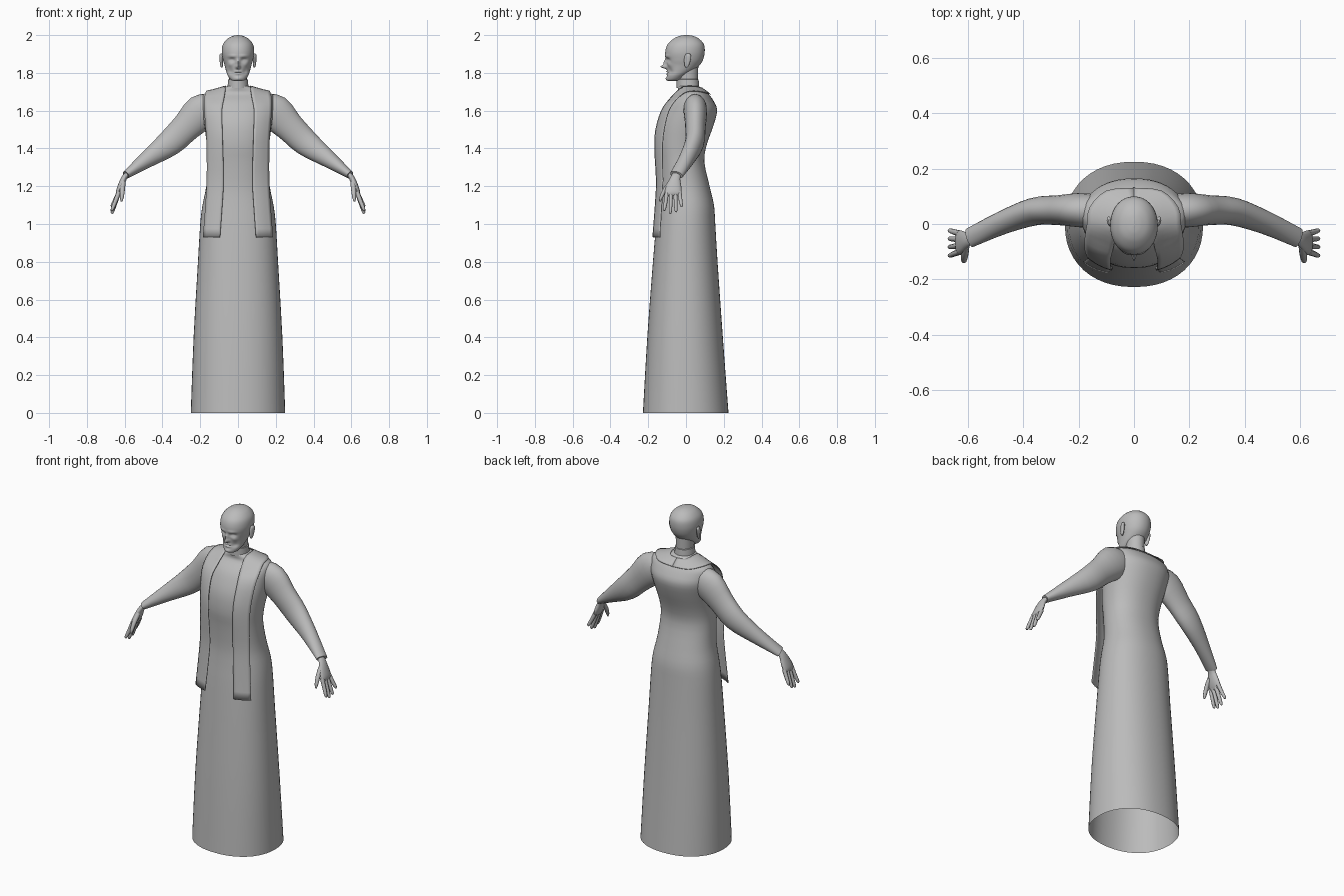
import bpy, bmesh, math
from mathutils import Vector

if "Cube" in bpy.data.objects:
    bpy.data.objects.remove(bpy.data.objects["Cube"], do_unlink=True)

grey = bpy.data.materials.new("plain grey")
grey.use_nodes = True
grey.diffuse_color = (0.5, 0.5, 0.5, 1)
grey.node_tree.nodes["Principled BSDF"].inputs["Base Color"].default_value = (0.5, 0.5, 0.5, 1)


def smooth_rows(rows, steps):
    """Catmull-Rom interpolation of number tuples."""
    out = []
    for i in range(len(rows) - 1):
        a, b = rows[max(i - 1, 0)], rows[i]
        c, d = rows[i + 1], rows[min(i + 2, len(rows) - 1)]
        for k in range(steps):
            t = k / steps
            out.append(tuple(0.5 * (2 * q + (r - p) * t + (2 * p - 5 * q + 4 * r - s) * t ** 2
                                    + (3 * q - p - 3 * r + s) * t ** 3)
                             for p, q, r, s in zip(a, b, c, d)))
    return out + [tuple(rows[-1])]


def skin(name, rings, closed=True, caps=(False, False), angle=40):
    """Joins rows of points into one surface."""
    bm = bmesh.new()
    loops = [[bm.verts.new(p) for p in ring] for ring in rings]
    n = len(loops[0])
    for a, b in zip(loops, loops[1:]):
        for i in range(n if closed else n - 1):
            j = (i + 1) % n
            bm.faces.new((a[i], a[j], b[j], b[i]))
    if caps[0]:
        bm.faces.new(loops[0][::-1])
    if caps[1]:
        bm.faces.new(loops[-1])
    bmesh.ops.recalc_face_normals(bm, faces=bm.faces)
    mesh = bpy.data.meshes.new(name)
    bm.to_mesh(mesh)
    bm.free()
    ob = bpy.data.objects.new(name, mesh)
    bpy.context.collection.objects.link(ob)
    mesh.materials.append(grey)
    bpy.context.view_layer.objects.active = ob
    bpy.ops.object.select_all(action='DESELECT')
    ob.select_set(True)
    bpy.ops.object.shade_smooth_by_angle(angle=math.radians(angle))
    return ob


def oval_ring(row, segments, power=2.0):
    """Level ring from height, half width, front y and back y."""
    z, hx, front, back = row
    mid, hy = (front + back) / 2, (back - front) / 2
    ring = []
    for i in range(segments):
        a = math.tau * i / segments
        c, s = math.cos(a), math.sin(a)
        ring.append(Vector((hx * math.copysign(abs(c) ** (2 / power), c),
                            mid + hy * math.copysign(abs(s) ** (2 / power), s), z)))
    return ring


def tube(name, rows, side=1, segments=16, steps=3):
    """Limb from rows of x, y, z, thickness, breadth."""
    rows = smooth_rows(rows, steps)
    pts = [Vector((r[0] * side, r[1], r[2])) for r in rows]
    rings = []
    for i, r in enumerate(rows):
        t = (pts[min(i + 1, len(pts) - 1)] - pts[max(i - 1, 0)]).normalized()
        u = t.cross(Vector((0, 1, 0))).normalized()
        v = u.cross(t)
        rings.append([pts[i] + u * r[3] * math.cos(a) + v * r[4] * math.sin(a)
                      for a in (math.tau * k / segments for k in range(segments))])
    return skin(name, rings, caps=(True, True), angle=50)


# Long hollow robe, open at the hem
robe_rows = [(0, .25, -.228, .225), (.4, .235, -.205, .195), (.8, .212, -.175, .167),
             (1.0, .2, -.158, .155), (1.1, .188, -.148, .148), (1.2, .168, -.142, .125),
             (1.33, .16, -.15, .097), (1.42, .165, -.16, .11), (1.52, .178, -.152, .145),
             (1.6, .188, -.122, .165), (1.65, .19, -.09, .147), (1.69, .178, -.045, .118),
             (1.715, .105, -.042, .085), (1.73, .055, -.045, .068)]
robe = skin("robe", [oval_ring(r, 48, 2.2) for r in smooth_rows(robe_rows, 3)])

# Neck and standing collar
skin("neck", [oval_ring(r, 32) for r in ((1.71, .045, -.042, .06), (1.83, .05, -.05, .065))])
skin("collar", [oval_ring(r, 32) for r in ((1.72, .056, -.05, .07), (1.765, .052, -.05, .067),
                                           (1.767, .046, -.044, .06))])

# Head: lofted skull, with the face pushed and pulled by soft bumps
head_rows = [(1.757, .012, -.09, -.06), (1.762, .036, -.1, -.03), (1.785, .054, -.1, .0),
             (1.81, .063, -.098, .04), (1.84, .071, -.1, .072), (1.87, .08, -.106, .09),
             (1.91, .086, -.11, .099), (1.95, .08, -.098, .095), (1.98, .057, -.067, .07),
             (1.995, .028, -.036, .04), (2.0, .004, -.008, .012)]
# each bump: x, z, x spread, z spread, push forward
bumps = [(0, 1.832, .010, .010, .032), (0, 1.852, .008, .018, .016),
         (.032, 1.868, .015, .009, -.015), (.033, 1.866, .009, .005, .007),
         (.03, 1.889, .024, .006, .006), (.042, 1.843, .014, .011, .005),
         (.038, 1.808, .014, .016, -.007), (0, 1.806, .016, .004, .008),
         (0, 1.801, .02, .0025, -.006), (0, 1.795, .015, .004, .007),
         (0, 1.770, .018, .009, .007)]
head_rings = [oval_ring(r, 96, 2.1) for r in smooth_rows(head_rows, 6)]
for ring in head_rings:
    for p in ring:
        if p.y < -.02:
            x, z = abs(p.x), p.z
            p.y -= sum(f * math.exp(-((x - bx) / sx) ** 2 - ((z - bz) / sz) ** 2)
                       for bx, bz, sx, sz, f in bumps)
skin("head", head_rings, caps=(True, True), angle=70)

# Stole panel rows: inner x, y, z then outer x, y, z, from the front hem to behind the neck
stole_rows = [(.095, -.176, .93, .185, -.138, .93), (.083, -.163, 1.1, .172, -.128, 1.1),
              (.076, -.157, 1.23, .165, -.122, 1.23), (.08, -.166, 1.4, .165, -.124, 1.4),
              (.083, -.16, 1.5, .17, -.115, 1.5), (.085, -.13, 1.6, .178, -.09, 1.6),
              (.075, -.088, 1.66, .178, -.05, 1.66), (.066, -.035, 1.712, .17, .0, 1.698),
              (.066, .03, 1.727, .16, .06, 1.703), (.05, .075, 1.722, .1, .12, 1.69),
              (0, .085, 1.72, 0, .13, 1.685)]

for side, label in ((1, "left"), (-1, "right")):
    rings = []
    for r in smooth_rows(stole_rows, 3):
        a, b = Vector((r[0] * side, *r[1:3])), Vector((r[3] * side, *r[4:6]))
        bulge = Vector((0, -.006 if r[1] < -.1 else 0, 0))
        rings.append([a.lerp(b, k / 6) + bulge * math.sin(math.pi * k / 6) for k in range(7)])
    stole = skin(label + "_stole", rings, closed=False)
    wrap = stole.modifiers.new("rest on robe", 'SHRINKWRAP')
    wrap.target, wrap.wrap_mode, wrap.offset = robe, 'OUTSIDE', .004
    thick = stole.modifiers.new("cloth", 'SOLIDIFY')
    thick.thickness, thick.offset = .004, 0

    # Sleeve narrowing to a cuff
    tube(label + "_sleeve", [(.13, .045, 1.615, .075, .06), (.195, .05, 1.59, .095, .062),
                             (.275, .05, 1.512, .078, .054), (.36, .045, 1.43, .07, .05),
                             (.475, .005, 1.346, .046, .042), (.594, -.05, 1.26, .021, .036)], side, 24)
    # Palm
    tube(label + "_palm", [(.575, -.042, 1.275, .014, .024), (.602, -.056, 1.245, .015, .026),
                           (.62, -.064, 1.2, .017, .04), (.634, -.068, 1.165, .014, .044),
                           (.638, -.068, 1.15, .006, .038)], side)
    # Fingers, spread from front to back, and thumb
    fingers = [("index", -.101, -.114, 1.07), ("middle", -.079, -.083, 1.055),
               ("ring", -.056, -.053, 1.063), ("little", -.034, -.024, 1.09)]
    for name, y0, y1, tip in fingers:
        mid = (1.165 + tip) / 2
        tube(f"{label}_{name}_finger", [(.63, y0, 1.17, .012, .011), (.65, (y0 + y1) / 2, mid, .011, .01),
                                        (.665, y1, tip + .01, .009, .008), (.668, y1, tip, .004, .004)], side, 10)
    tube(label + "_thumb", [(.608, -.08, 1.22, .013, .015), (.612, -.112, 1.18, .013, .012),
                            (.615, -.132, 1.14, .01, .009), (.617, -.138, 1.12, .004, .004)], side, 10)

    # Ear: flattened shell set against the skull
    ear_rows = [(1.828, .003, -.002, .008), (1.84, .007, -.008, .016), (1.87, .009, -.01, .026),
                (1.893, .009, -.006, .027), (1.903, .003, .004, .018)]
    ear = skin(label + "_ear", [oval_ring(r, 16) for r in smooth_rows(ear_rows, 3)], caps=(True, True))
    ear.location.x = side * .086
    ear.rotation_euler.z = -side * .25
